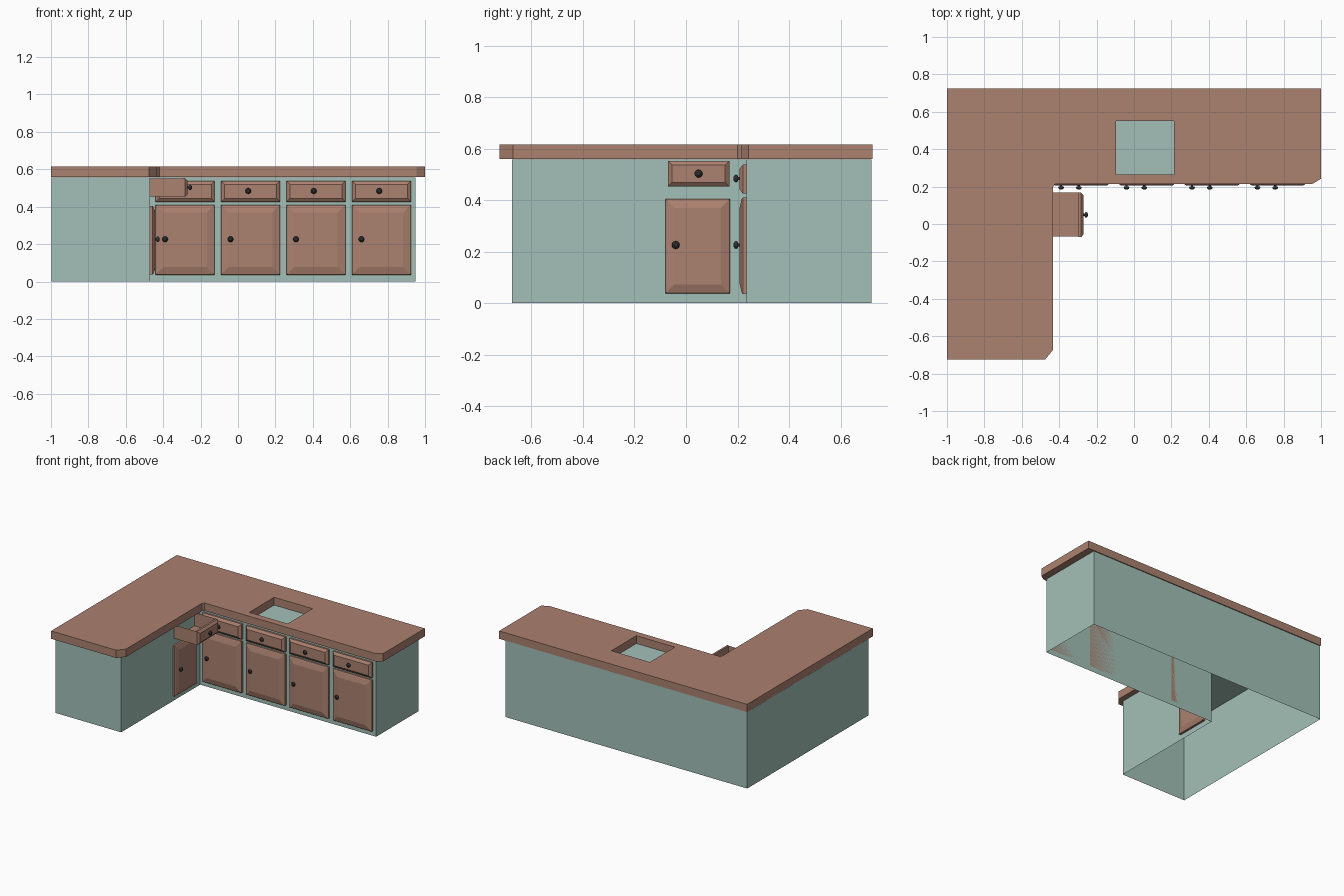
import bpy, bmesh, math
from mathutils import Matrix, Vector

if "Cube" in bpy.data.objects:
    bpy.data.objects.remove(bpy.data.objects["Cube"])


def material(name, rgb):
    m = bpy.data.materials.new(name)
    m.diffuse_color = (*rgb, 1)
    m.use_nodes = True
    m.node_tree.nodes["Principled BSDF"].inputs["Base Color"].default_value = m.diffuse_color
    return m


WOOD = material("wood", (0.41, 0.22, 0.16))
PAINT = material("green_paint", (0.37, 0.53, 0.48))
METAL = material("dark_metal", (0.03, 0.03, 0.03))
FACE_Y, FACE_X = 0.235, -0.47     # cabinet faces of the long run and the short leg


def finish(name, bm, mat):
    bmesh.ops.recalc_face_normals(bm, faces=bm.faces)
    me = bpy.data.meshes.new(name)
    bm.to_mesh(me)
    bm.free()
    me.materials.append(mat)
    ob = bpy.data.objects.new(name, me)
    bpy.context.collection.objects.link(ob)
    return ob


def place(side, base, u, v, d):
    # u runs along the face, v is up, d comes out of the face
    return Vector((base + d, u, v)) if side else Vector((u, base - d, v))


def raised_panel(name, side, base, u0, u1, v0, v1, inset):
    # stacked rectangles: back, square edge, sloped border, flat field
    bm = bmesh.new()
    rings = []
    for i, d in ((0, 0), (0, 0.014), (0.004, 0.018), (inset, 0.028)):
        pts = ((u0 + i, v0 + i), (u1 - i, v0 + i), (u1 - i, v1 - i), (u0 + i, v1 - i))
        rings.append([bm.verts.new(place(side, base, u, v, d)) for u, v in pts])
    for a, b in zip(rings, rings[1:]):
        for k in range(4):
            n = (k + 1) % 4
            bm.faces.new((a[k], a[n], b[n], b[k]))
    bm.faces.new(rings[0])
    bm.faces.new(rings[-1])
    finish(name, bm, WOOD)


def knob(name, side, base, u, v):
    # lathed profile: stem then rounded head
    profile = [(0.007, 0.024), (0.006, 0.033), (0.012, 0.035), (0.0155, 0.040),
               (0.013, 0.046), (0.007, 0.050)]
    n = 12
    bm = bmesh.new()
    rings = []
    for r, d in profile:
        rings.append([bm.verts.new(place(side, base, u + r * math.cos(k * math.tau / n),
                                         v + r * math.sin(k * math.tau / n), d))
                      for k in range(n)])
    for a, b in zip(rings, rings[1:]):
        for k in range(n):
            m = (k + 1) % n
            bm.faces.new((a[k], a[m], b[m], b[k]))
    bm.faces.new(rings[0])
    bm.faces.new(rings[-1])
    for f in bm.faces:
        f.smooth = len(f.verts) == 4
    finish(name, bm, METAL)


# L-shaped cabinet shell, closed on top and open underneath
bm = bmesh.new()
outline = [(-0.998, 0.72), (-0.998, -0.675), (FACE_X, -0.675),
           (FACE_X, FACE_Y), (0.95, FACE_Y), (0.95, 0.72)]
low = [bm.verts.new((x, y, 0)) for x, y in outline]
high = [bm.verts.new((x, y, 0.557)) for x, y in outline]
for k in range(6):
    n = (k + 1) % 6
    bm.faces.new((low[k], low[n], high[n], high[k]))
bm.faces.new(high)
finish("cabinet_body", bm, PAINT)

# L-shaped countertop with clipped corners and a sink opening
bm = bmesh.new()
edge = [(-1, 0.724), (-1, -0.724), (-0.475, -0.724), (-0.432, -0.672), (-0.432, 0.2),
        (-0.42, 0.215), (0.955, 0.215), (1, 0.242), (1, 0.724)]
sink = [(-0.095, 0.265), (0.215, 0.265), (0.215, 0.552), (-0.095, 0.552)]
edges = []
for loop in (edge, sink):
    vs = [bm.verts.new((x, y, 0.559)) for x, y in loop]
    edges += [bm.edges.new((vs[k - 1], vs[k])) for k in range(len(vs))]
bmesh.ops.triangle_fill(bm, edges=edges, use_beauty=True, use_dissolve=False)
top = bmesh.ops.extrude_face_region(bm, geom=bm.faces[:], use_keep_orig=True)["geom"]
bmesh.ops.translate(bm, vec=(0, 0, 0.057),
                    verts=[g for g in top if isinstance(g, bmesh.types.BMVert)])
finish("countertop", bm, WOOD)

# four bays of door and drawer along the front
for k in range(4):
    u = -0.44 + 0.35 * k
    raised_panel(f"door_{k + 1}", 0, FACE_Y, u, u + 0.315, 0.036, 0.41, 0.042)
    raised_panel(f"drawer_front_{k + 1}", 0, FACE_Y, u, u + 0.315, 0.426, 0.538, 0.018)
    knob(f"door_knob_{k + 1}", 0, FACE_Y, u + 0.05, 0.226)
    knob(f"drawer_knob_{k + 1}", 0, FACE_Y, u + 0.145, 0.484)

# door on the short leg
raised_panel("side_door", 1, FACE_X, -0.08, 0.17, 0.038, 0.404, 0.034)
knob("side_door_knob", 1, FACE_X, -0.04, 0.226)

# pulled-out drawer: open tray with a raised front
bm = bmesh.new()
bmesh.ops.create_cube(bm, size=1, matrix=Matrix.Translation((-0.383, 0.05, 0.503))
                      @ Matrix.Diagonal((0.175, 0.236, 0.098, 1)))
bm.normal_update()
bmesh.ops.delete(bm, geom=[f for f in bm.faces if f.normal.z > 0.9], context='FACES')
finish("open_drawer_tray", bm, WOOD)
raised_panel("open_drawer_front", 1, -0.297, -0.07, 0.168, 0.453, 0.553, 0.016)
knob("open_drawer_knob", 1, -0.297, 0.049, 0.503)
